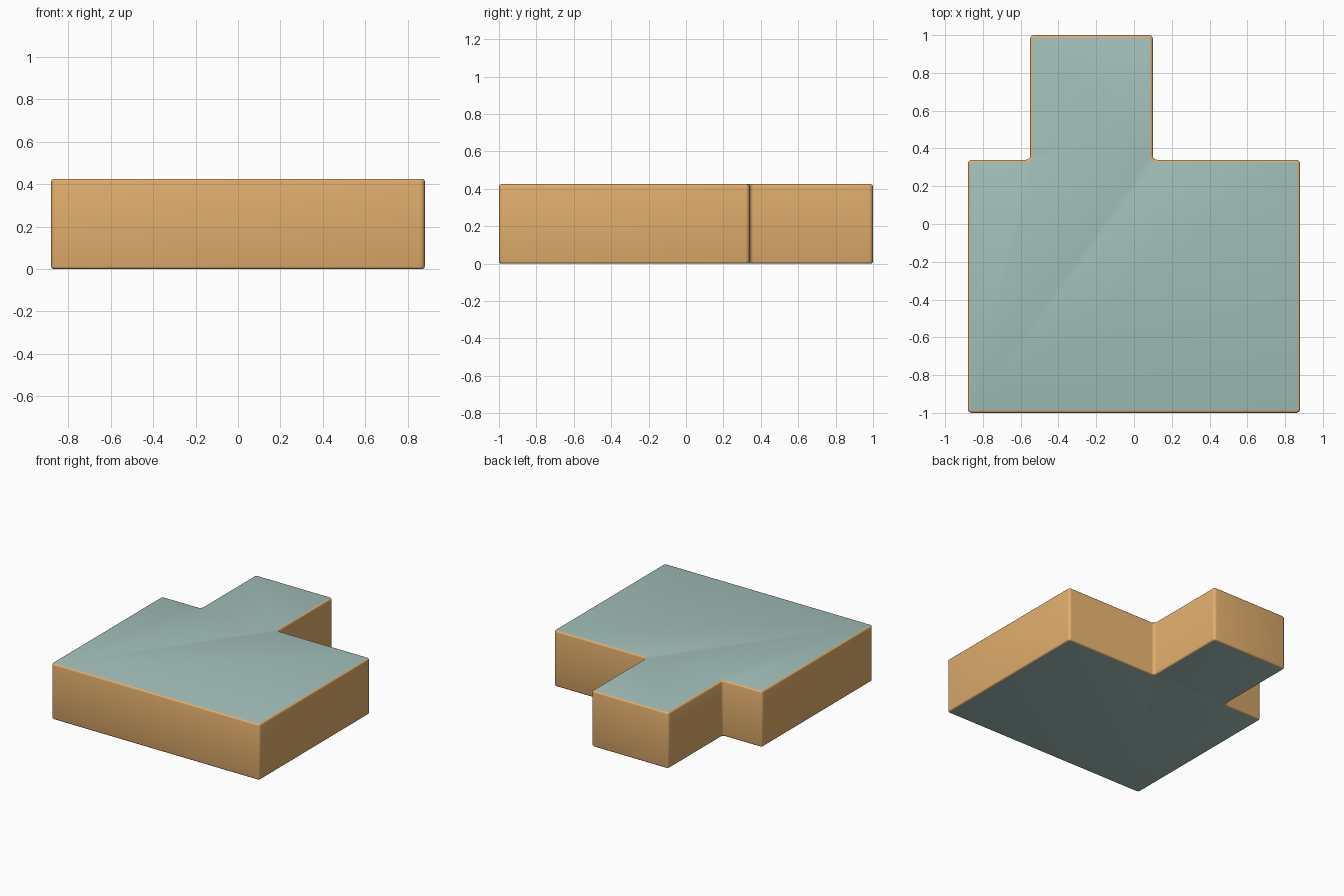
import bpy, bmesh

if "Cube" in bpy.data.objects:
    bpy.data.objects.remove(bpy.data.objects["Cube"])

HEIGHT = 0.425
OUTLINE = [(-0.88, -1), (0.88, -1), (0.88, 0.34), (0.10, 0.34),
           (0.10, 1), (-0.55, 1), (-0.55, 0.34), (-0.88, 0.34)]


def material(name, colour):
    mat = bpy.data.materials.new(name)
    mat.diffuse_color = (*colour, 1)
    mat.use_nodes = True
    mat.node_tree.nodes["Principled BSDF"].inputs["Base Color"].default_value = mat.diffuse_color
    return mat


# Stepped slab: extruded outline
bm = bmesh.new()
base = bm.faces.new([bm.verts.new((x, y, 0)) for x, y in OUTLINE])
result = bmesh.ops.extrude_face_region(bm, geom=[base])
top_verts = [v for v in result["geom"] if isinstance(v, bmesh.types.BMVert)]
bmesh.ops.translate(bm, verts=top_verts, vec=(0, 0, HEIGHT))
bmesh.ops.recalc_face_normals(bm, faces=bm.faces)

# Rounded upright corners
upright = [e for e in bm.edges if abs(e.verts[0].co.z - e.verts[1].co.z) > 0.1]
bmesh.ops.bevel(bm, geom=upright, offset=0.022, segments=4, profile=0.5,
                affect='EDGES')

# Softened top and bottom rims
rims = [e for e in bm.edges if abs(e.verts[0].co.z - e.verts[1].co.z) < 0.001]
bmesh.ops.bevel(bm, geom=rims, offset=0.012, segments=3, profile=0.5,
                affect='EDGES')
bmesh.ops.recalc_face_normals(bm, faces=bm.faces)

# Teal flat faces, orange sides and rims
for face in bm.faces:
    face.material_index = 1 if abs(face.normal.z) > 0.999 else 0

mesh = bpy.data.meshes.new("stepped_slab")
bm.to_mesh(mesh)
bm.free()
mesh.materials.append(material("orange_sides", (0.75, 0.42, 0.15)))
mesh.materials.append(material("teal_faces", (0.37, 0.53, 0.50)))
slab = bpy.data.objects.new("stepped_slab", mesh)
bpy.context.collection.objects.link(slab)
bpy.context.view_layer.objects.active = slab
slab.select_set(True)
bpy.ops.object.shade_smooth_by_angle(angle=0.6)
